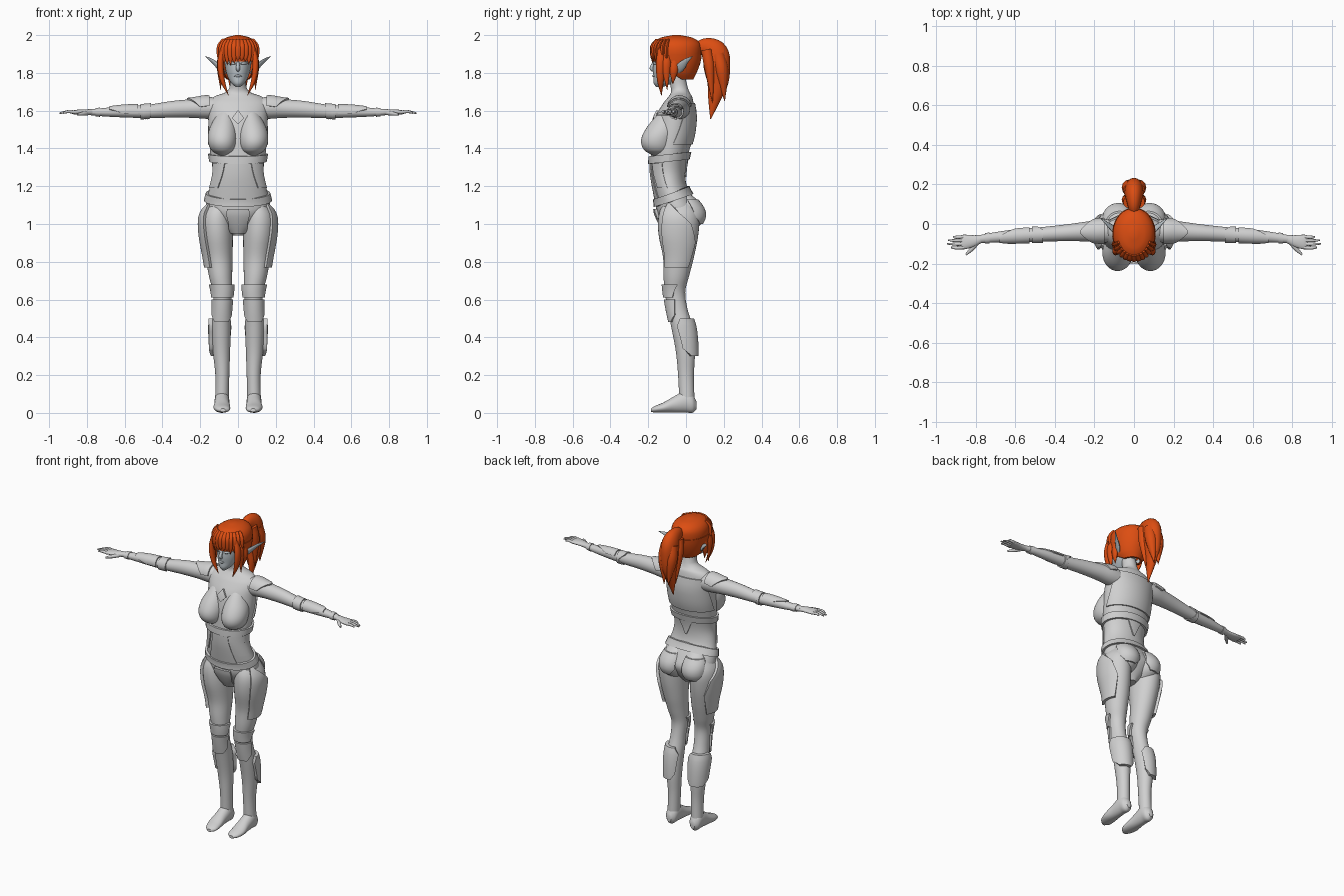
import bpy, bmesh, random
from math import sin, cos, radians, tau
from mathutils import Vector

random.seed(4)
old = bpy.data.objects.get("Cube")
if old:
    bpy.data.objects.remove(old)


def material(name, colour):
    mat = bpy.data.materials.new(name)
    mat.use_nodes = True
    mat.diffuse_color = (*colour, 1)
    mat.node_tree.nodes["Principled BSDF"].inputs["Base Color"].default_value = (*colour, 1)
    return mat


SUIT = material("light grey suit", (.63, .63, .63))
SKIN = material("pale blue grey skin", (.5, .55, .58))
HAIR_RED = material("orange hair", (.72, .075, .006))


def sample(keys, u, smooth=True):
    """Interpolate rows whose first entry is the position along the axis."""
    last = len(keys) - 1
    i = max([j for j in range(last) if keys[j][0] <= u], default=0)
    h = keys[i + 1][0] - keys[i][0]
    t = min(max((u - keys[i][0]) / h, 0), 1)

    def slope(j, c):
        lo, hi = keys[max(j - 1, 0)], keys[min(j + 1, last)]
        return h * (hi[c] - lo[c]) / (hi[0] - lo[0])

    out = []
    for c in range(1, len(keys[0])):
        p, q = keys[i][c], keys[i + 1][c]
        s = t * t * (3 - 2 * t) if smooth else t
        v = p + (q - p) * s
        if smooth:
            v += t * (1 - t) * ((1 - t) * slope(i, c) - t * slope(i + 1, c))
        out.append(v)
    return out


def surf(rings, axis, u, angle, lift=0):
    """Point on a lofted body, pushed outward by lift."""
    ca, cb, ra, rb = sample(rings, u)
    a = ca + (max(ra, .001) + lift) * cos(angle)
    b = cb + (max(rb, .001) + lift) * sin(angle)
    return Vector({"x": (u, a, b), "y": (a, u, b), "z": (a, b, u)}[axis])


def skin_rows(name, rows, mat, mirror=False):
    """Join closed rows of points into a capped, smooth-shaded solid."""
    bm = bmesh.new()
    grid = [[bm.verts.new(p) for p in row] for row in rows]
    n = len(grid[0])
    for r, s in zip(grid, grid[1:]):
        for k in range(n):
            bm.faces.new((r[k], r[(k + 1) % n], s[(k + 1) % n], s[k]))
    bm.faces.new(grid[0])
    bm.faces.new(grid[-1])
    bmesh.ops.recalc_face_normals(bm, faces=bm.faces)
    mesh = bpy.data.meshes.new(name)
    bm.to_mesh(mesh)
    bm.free()
    mesh.materials.append(mat)
    obj = bpy.data.objects.new(name, mesh)
    bpy.context.collection.objects.link(obj)
    bpy.ops.object.select_all(action="DESELECT")
    obj.select_set(True)
    bpy.context.view_layer.objects.active = obj
    bpy.ops.object.shade_smooth_by_angle(angle=radians(42))
    if mirror:
        obj.modifiers.new("Mirror", "MIRROR").use_mirror_merge = False
    return obj


def steps(keys, per):
    for p, q in zip(keys, keys[1:]):
        for k in range(per):
            yield p[0] + (q[0] - p[0]) * k / per
    yield keys[-1][0]


def loft(name, rings, axis, mat, mirror=False, sides=32):
    rows = [[surf(rings, axis, u, tau * k / sides) for k in range(sides)]
            for u in steps(rings, 5)]
    return skin_rows(name, rows, mat, mirror)


def plate(name, rings, axis, outline, lift, mirror=False, tilt=0, mat=SUIT):
    """Armour shell over a body; outline rows are position, start and end angle."""
    rows, n = [], 28
    for u in steps(outline, 4):
        a0, a1 = sample(outline, u, False)
        arc = [radians(a0 + (a1 - a0) * k / n) for k in range(n + 1)]
        rows.append([surf(rings, axis, u + tilt * sin(a), a, lift) for a in arc] +
                    [surf(rings, axis, u + tilt * sin(a), a, -.008) for a in reversed(arc)])
    return skin_rows(name, rows, mat, mirror)


def tube(name, points, mat, mirror=False, wide=1, deep=1, sides=12):
    """Tapered strand through points of x, y, z, radius."""
    keys = [(i, *p) for i, p in enumerate(points)]
    us = list(steps(keys, 5))
    path = [sample(keys, u) for u in us]
    centres = [Vector(p[:3]) for p in path]
    along = (centres[-1] - centres[0]).normalized()
    ref = Vector((0, 1, 0)) if abs(along.x) > .75 else Vector((1, 0, 0))
    rows = []
    for i, c in enumerate(centres):
        t = (centres[min(i + 1, len(us) - 1)] - centres[max(i - 1, 0)]).normalized()
        a = (ref - t * t.dot(ref)).normalized()
        b = t.cross(a)
        r = max(path[i][3], .001)
        rows.append([c + a * r * wide * cos(tau * k / sides) + b * r * deep * sin(tau * k / sides)
                     for k in range(sides)])
    return skin_rows(name, rows, mat, mirror)


# Body sections: position, two centre coordinates, two radii
TORSO = [(.94, 0, -.045, .03, .05), (1, 0, -.04, .1, .09), (1.06, 0, -.04, .165, .115),
         (1.12, 0, -.055, .167, .105), (1.2, 0, -.085, .148, .09), (1.28, 0, -.095, .135, .092),
         (1.38, 0, -.085, .147, .1), (1.47, 0, -.07, .155, .11), (1.57, 0, -.055, .158, .105),
         (1.64, 0, -.04, .16, .08), (1.675, 0, -.03, .125, .062), (1.695, 0, -.03, .07, .05),
         (1.72, 0, -.035, .046, .045), (1.78, 0, -.05, .042, .045)]
BREAST = [(1.36, .075, -.14, .02, .03), (1.39, .08, -.15, .06, .07), (1.44, .083, -.15, .076, .088),
          (1.5, .08, -.13, .073, .085), (1.57, .07, -.1, .05, .06), (1.63, .06, -.07, .03, .03)]
BUTTOCK = [(.95, .08, -.01, .03, .03), (1, .08, .02, .06, .06), (1.06, .08, .025, .072, .072),
           (1.12, .075, .005, .065, .06), (1.17, .06, -.02, .04, .03)]
LEG = [(.06, .085, .005, .036, .04), (.2, .083, 0, .037, .042), (.32, .087, -.003, .045, .05),
       (.45, .088, -.02, .05, .057), (.55, .085, -.045, .046, .053), (.64, .083, -.058, .05, .054),
       (.72, .092, -.052, .061, .067), (.82, .1, -.04, .071, .081), (.95, .11, -.04, .083, .106),
       (1.05, .11, -.038, .08, .106), (1.13, .09, -.04, .05, .07)]
FOOT = [(-.185, .08, .014, .014, .009), (-.165, .08, .019, .035, .017), (-.12, .085, .028, .044, .027),
        (-.06, .085, .045, .04, .044), (0, .085, .06, .039, .058), (.035, .085, .05, .034, .049),
        (.055, .085, .04, .015, .022)]
ARM = [(.1, -.035, 1.61, .058, .056), (.17, -.035, 1.615, .057, .058), (.24, -.038, 1.612, .05, .05),
       (.35, -.045, 1.607, .042, .044), (.48, -.053, 1.596, .036, .035), (.6, -.06, 1.595, .033, .031),
       (.7, -.067, 1.592, .026, .023), (.78, -.076, 1.592, .02, .016)]
PALM = [(.77, -.075, 1.592, .02, .016), (.81, -.086, 1.592, .029, .015),
        (.86, -.091, 1.592, .037, .012), (.88, -.091, 1.59, .033, .008)]
HEAD = [(1.725, 0, -.14, .012, .018), (1.745, 0, -.123, .035, .048), (1.78, 0, -.1, .055, .072),
        (1.82, 0, -.085, .066, .09), (1.87, 0, -.07, .073, .1), (1.92, 0, -.055, .075, .1),
        (1.97, 0, -.05, .055, .07)]
SCALP = [(1.755, 0, -.03, .05, .06), (1.8, 0, -.045, .085, .098), (1.86, 0, -.05, .102, .125),
         (1.92, 0, -.05, .107, .131), (1.96, 0, -.05, .095, .122), (1.987, 0, -.05, .062, .082),
         (2, 0, -.05, .014, .02)]

loft("torso", TORSO, "z", SUIT, sides=48)
loft("breasts", BREAST, "z", SUIT, True)
loft("buttocks", BUTTOCK, "z", SUIT, True)
loft("legs", LEG, "z", SUIT, True)
loft("feet", FOOT, "y", SUIT, True)
loft("arms", ARM, "x", SUIT, True)
loft("palms", PALM, "x", SUIT, True)
loft("head", HEAD, "z", SKIN)

# Fingers and thumbs
for label, y, tip in (("index", -.119, .925), ("middle", -.1, .945),
                      ("ring", -.082, .94), ("little", -.065, .915)):
    tube(label + "_fingers", [(.86, y, 1.592, .009), (.9, y - .002, 1.595, .008),
                              (tip, y, 1.587, .004)], SUIT, True)
tube("thumbs", [(.79, -.09, 1.588, .012), (.82, -.125, 1.584, .011), (.85, -.155, 1.58, .005)],
     SUIT, True)

# Torso armour
plate("belt", TORSO, "z", [(1.125, 0, 360), (1.14, 0, 360), (1.165, 0, 360)], .014, tilt=.035)
plate("under_bust_band", TORSO, "z", [(1.33, 0, 360), (1.37, 0, 360)], .013, tilt=.012)
plate("back_plate", TORSO, "z", [(1.42, 5, 175), (1.5, 15, 165), (1.64, 30, 150)], .008)
plate("back_triangle", TORSO, "z", [(1.25, 88, 92), (1.36, 68, 112)], .007)
plate("abdomen_plate", TORSO, "z", [(1.13, -125, -55), (1.32, -112, -68)], .006)
plate("waist_panels", TORSO, "z", [(1.19, -46, -10), (1.32, -60, -20)], .006, True)
plate("groin_plate", TORSO, "z", [(.95, -135, -45), (1, -115, -65), (1.08, -108, -72)], .016)
plate("chest_gem", TORSO, "z", [(1.53, -91, -89), (1.56, -101, -79), (1.6, -91, -89)], .012)
plate("seat_plates", BUTTOCK, "z", [(1, 50, 110), (1.04, 15, 135), (1.13, 5, 125)], .009, True)

# Arm armour
plate("shoulder_pads", ARM, "x", [(.15, 15, 170), (.2, 5, 175), (.27, 80, 100)], .009, True)
plate("elbow_cuffs", ARM, "x", [(.46, 60, 220), (.5, 0, 360), (.515, 0, 360)], .007, True)
plate("forearm_guards", ARM, "x", [(.53, 20, 200), (.6, 20, 200), (.68, 80, 150)], .007, True)
plate("wrist_cuffs", ARM, "x", [(.73, 0, 360), (.755, 0, 360)], .004, True)

# Leg armour
plate("thigh_plates", LEG, "z", [(.77, -50, 40), (.9, -48, 52), (1, -45, 32),
                                 (1.08, -42, -10), (1.11, -38, -28)], .017, True)
plate("knee_bands", LEG, "z", [(.61, -165, -15), (.64, -175, -5), (.68, -190, 10)], .013, True)
plate("knee_guards", LEG, "z", [(.48, -125, -55), (.52, -160, -20), (.6, -175, -5)], .011, True)
plate("calf_plates", LEG, "z", [(.3, 30, 105), (.34, -10, 130), (.46, -20, 140),
                                (.5, 0, 115)], .02, True)

# Face and pointed ears
tube("nose", [(0, -.168, 1.86, .006), (0, -.182, 1.825, .011), (0, -.168, 1.812, .008)], SKIN)
tube("lips", [(-.02, -.166, 1.784, .002), (0, -.172, 1.784, .007), (.02, -.166, 1.784, .002)], SKIN)
tube("eyelids", [(.014, -.172, 1.848, .003), (.032, -.162, 1.851, .008), (.05, -.145, 1.85, .003)],
     SKIN, True)
tube("ears", [(.07, -.06, 1.8, .016), (.1, -.03, 1.83, .023), (.135, 0, 1.862, .014),
              (.175, .035, 1.888, .001)], SKIN, True, wide=.45)

# Hair: crown, open-fronted sides, fringe and locks
loft("hair_crown", SCALP[2:], "z", HAIR_RED, sides=40)
plate("hair_back", SCALP, "z", [(1.765, 10, 170), (1.8, -25, 205), (1.9, -40, 220)], .003,
      mat=HAIR_RED)
for k in range(13):
    angle = radians(-156 + 11 * k)
    strand = [surf(SCALP, "z", z, angle) for z in (1.975, 1.94, 1.89)]
    tip = surf(SCALP, "z", 1.88, angle)
    tip.z = 1.838 + .03 * random.random()
    tube(f"fringe_{k + 1}", [(*p, r) for p, r in zip(strand + [tip], (.012, .016, .014, .001))],
         HAIR_RED, deep=.6)
LOCKS = [[(.08, -.13, 1.93, .018), (.093, -.135, 1.85, .024), (.082, -.135, 1.76, .018),
          (.05, -.13, 1.68, .001)],
         [(.09, -.1, 1.9, .02), (.095, -.105, 1.83, .024), (.092, -.1, 1.71, .001)],
         [(.09, -.06, 1.88, .02), (.094, -.065, 1.81, .022), (.085, -.07, 1.74, .001)]]
for i, points in enumerate(LOCKS):
    tube(f"side_locks_{i + 1}", points, HAIR_RED, True, wide=.7)

# Ponytail with loose strands
tube("ponytail", [(0, .05, 1.925, .03), (0, .105, 1.935, .05), (0, .155, 1.905, .068),
                  (0, .164, 1.83, .07), (0, .168, 1.75, .056), (0, .15, 1.66, .033),
                  (0, .13, 1.555, .002)], HAIR_RED, wide=.7, sides=20)
tube("ponytail_outer_strands", [(.02, .17, 1.9, .035), (.025, .19, 1.8, .035),
                                (.015, .205, 1.65, .001)], HAIR_RED, True)
tube("ponytail_inner_strands", [(.025, .11, 1.92, .03), (.035, .125, 1.82, .026),
                                (.025, .14, 1.64, .001)], HAIR_RED, True)
